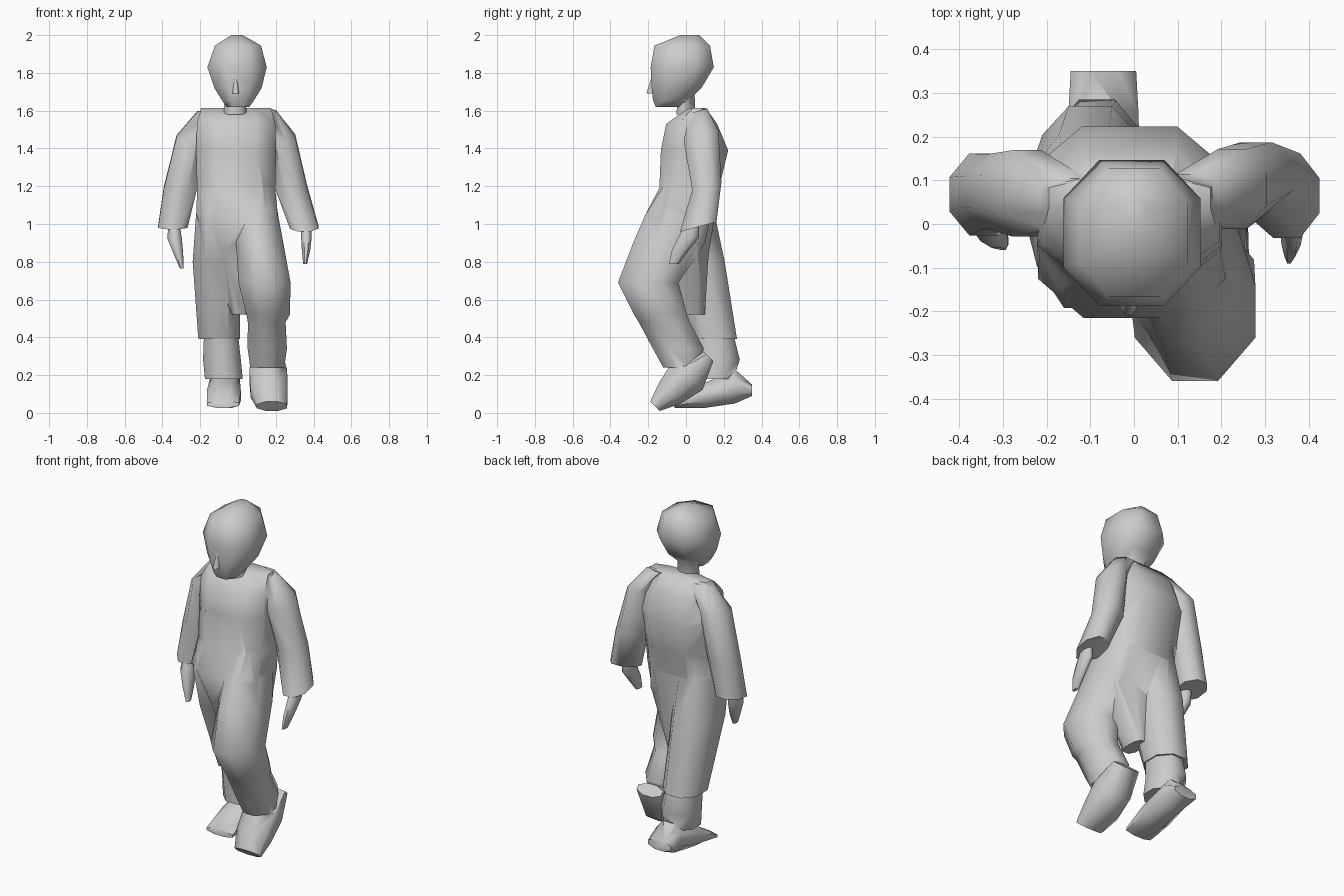
import bpy
import bmesh
from math import cos, sin, pi, radians, copysign
from mathutils import Matrix, Vector

cube = bpy.data.objects.get("Cube")
if cube:
    bpy.data.objects.remove(cube, do_unlink=True)

SIDES = 8

clay = bpy.data.materials.new("light_grey")
clay.use_nodes = True
grey = (0.6, 0.6, 0.6, 1)
clay.diffuse_color = grey
clay.node_tree.nodes["Principled BSDF"].inputs["Base Color"].default_value = grey


def bulge(value, power):
    """Powers under one square the outline, over one make it pointed."""
    return copysign(abs(value / cos(pi / SIDES)) ** power, value)


def ring_points(x, y, z, half_width, half_depth, tilt, power):
    """Octagon with flat front and sides, tipped around the x axis."""
    turn = Matrix.Rotation(radians(tilt), 3, "X")
    points = []
    for step in range(SIDES):
        angle = (step + 0.5) * 2 * pi / SIDES
        across = bulge(cos(angle), power) * half_width
        along = bulge(sin(angle), power) * half_depth
        points.append(Vector((x, y, z)) + turn @ Vector((across, along, 0)))
    return points


def loft(name, rings, tilt=0, power=1):
    """Skin a row of rings given as x, y, z, half width, half depth."""
    bm = bmesh.new()
    loops = []
    for ring in rings:
        points = ring_points(*ring, tilt, power)
        loops.append([bm.verts.new(point) for point in points])
    for lower, upper in zip(loops, loops[1:]):
        for i in range(SIDES):
            j = (i + 1) % SIDES
            bm.faces.new((lower[i], lower[j], upper[j], upper[i]))
    bm.faces.new(loops[0])
    bm.faces.new(loops[-1])
    bmesh.ops.recalc_face_normals(bm, faces=bm.faces)
    mesh = bpy.data.meshes.new(name)
    bm.to_mesh(mesh)
    bm.free()
    mesh.materials.append(clay)
    part = bpy.data.objects.new(name, mesh)
    bpy.context.collection.objects.link(part)
    return part


def fuse(name, base, *others):
    """Weld overlapping parts into one skin and shade it."""
    bpy.ops.object.select_all(action="DESELECT")
    base.select_set(True)
    bpy.context.view_layer.objects.active = base
    for other in others:
        union = base.modifiers.new("union", "BOOLEAN")
        union.operation = "UNION"
        union.solver = "EXACT"
        union.object = other
        bpy.ops.object.modifier_apply(modifier=union.name)
        bpy.data.objects.remove(other, do_unlink=True)
    base.name = name
    bpy.ops.object.shade_smooth_by_angle(angle=radians(60))


# Head with nose and neck
skull = loft("skull", [
    (0, -.1, 1.62, .06, .06),
    (0, -.08, 1.655, .085, .095),
    (0, -.05, 1.72, .125, .132),
    (-.005, -.02, 1.83, .157, .167),
    (0, -.02, 1.945, .122, .147),
    (-.005, .02, 2, .03, .05),
], power=.85)
nose = loft("nose", [
    (-.012, -.18, 1.69, .018, .03),
    (-.012, -.17, 1.78, .006, .012),
])
neck = loft("neck", [
    (-.015, 0, 1.58, .06, .05),
    (-.015, 0, 1.7, .055, .045),
])
fuse("head", skull, nose, neck)

# Robe body, tapering into the cloth between the legs
torso = loft("torso", [
    (-.01, .06, 1.615, .185, .045),
    (-.01, .03, 1.53, .207, .135),
    (-.01, .045, 1.39, .212, .178),
    (-.01, .017, 1.19, .207, .158),
    (-.005, -.03, 1.05, .215, .185),
    (.01, -.01, .85, .17, .13),
    (.01, .02, .52, .04, .08),
], power=.75)

# Robe legs: the left one strides forward and narrows into the shin,
# the right one trails and ends in a wide hem
left_leg = loft("left_robe_leg", [
    (.09, 0, 1.2, .1, .12),
    (.1, -.04, 1.05, .112, .175),
    (.115, -.09, .9, .125, .19),
    (.14, -.2, .69, .138, .16),
    (.16, -.135, .52, .115, .14),
    (.152, -.115, .48, .1, .135),
    (.155, -.04, .34, .104, .135),
    (.155, -.03, .24, .09, .09),
], power=1.1)
left_foot = loft("left_foot", [
    (.155, .12, .3, .08, .035),
    (.16, .01, .2, .1, .11),
    (.165, -.085, .105, .098, .08),
    (.18, -.165, .035, .08, .035),
], tilt=-45)
right_leg = loft("right_robe_leg", [
    (-.1, .01, 1.2, .1, .12),
    (-.11, -.02, 1.05, .112, .172),
    (-.115, .045, .8, .125, .16),
    (-.1, .15, .39, .11, .12),
], power=.9)

# Wide sleeves with slanted hems
left_sleeve = loft("left_sleeve", [
    (.125, .065, 1.598, .075, .05),
    (.225, .08, 1.465, .078, .095),
    (.28, .11, 1.2, .085, .08),
    (.35, .065, .985, .075, .1),
], tilt=15)
right_sleeve = loft("right_sleeve", [
    (-.14, .055, 1.595, .075, .05),
    (-.245, .07, 1.465, .08, .1),
    (-.305, .075, 1.19, .088, .085),
    (-.345, .068, .985, .078, .095),
], tilt=8)
fuse("robe", torso, left_leg, left_foot, right_leg, left_sleeve, right_sleeve)

# Trailing lower leg with its foot lofted from heel to toe
right_shin = loft("right_shin", [
    (-.09, .14, .42, .09, .11),
    (-.085, .165, .28, .1, .12),
    (-.075, .15, .18, .1, .1),
])
right_foot = loft("right_foot", [
    (-.07, .35, .12, .075, .03),
    (-.07, .26, .14, .08, .09),
    (-.075, .09, .09, .09, .065),
    (-.08, -.06, .045, .085, .018),
], tilt=90)
fuse("right_lower_leg", right_shin, right_foot)

# Hands
fuse("left_hand", loft("left_palm", [
    (.36, .035, 1.01, .025, .035),
    (.362, .015, .93, .028, .055),
    (.36, -.03, .86, .022, .045),
    (.355, -.065, .787, .01, .025),
]))
fuse("right_hand", loft("right_palm", [
    (-.34, .03, 1.01, .03, .035),
    (-.335, .01, .92, .038, .05),
    (-.315, -.015, .84, .025, .04),
    (-.298, -.04, .765, .01, .02),
]))
